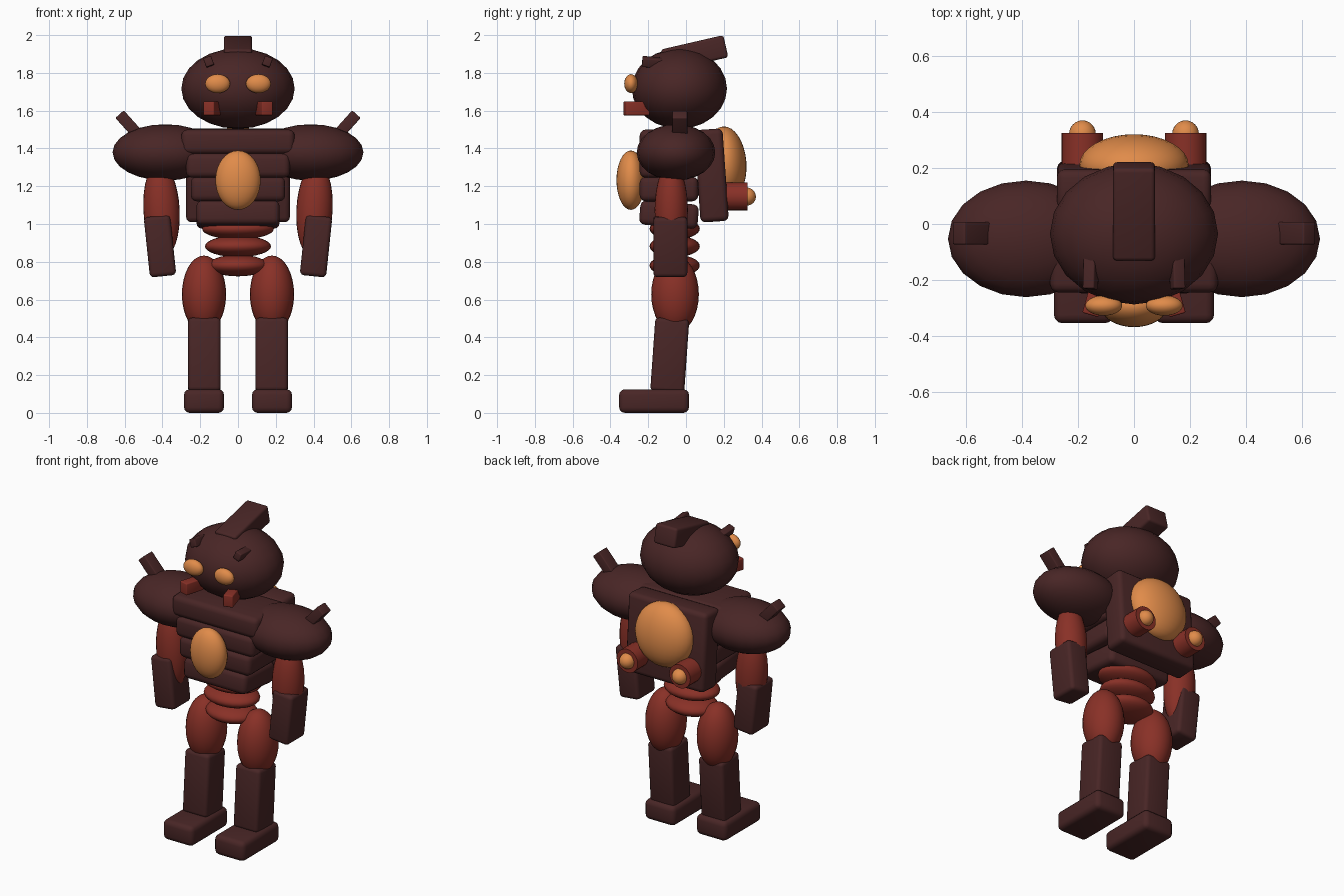
import bpy
import bmesh
from math import radians
from mathutils import Matrix, Vector

if "Cube" in bpy.data.objects:
    bpy.data.objects.remove(bpy.data.objects["Cube"])


def material(name, colour):
    mat = bpy.data.materials.new(name)
    mat.use_nodes = True
    mat.diffuse_color = (*colour, 1)
    mat.node_tree.nodes["Principled BSDF"].inputs["Base Color"].default_value = (*colour, 1)
    return mat


DARK = material("dark maroon", (0.066, 0.019, 0.019))
RED = material("brick red", (0.25, 0.03, 0.02))
ORANGE = material("glowing orange", (0.75, 0.26, 0.068))


def finish(name, bm, mat, loc, rot, angle):
    mesh = bpy.data.meshes.new(name)
    bm.to_mesh(mesh)
    bm.free()
    mesh.materials.append(mat)
    obj = bpy.data.objects.new(name, mesh)
    bpy.context.collection.objects.link(obj)
    obj.location = loc
    obj.rotation_euler = [radians(a) for a in rot]
    bpy.ops.object.select_all(action="DESELECT")
    obj.select_set(True)
    bpy.context.view_layer.objects.active = obj
    bpy.ops.object.shade_smooth_by_angle(angle=radians(angle))
    return obj


def box(name, mat, loc, size, rot=(0, 0, 0), bevel=0.022):
    bm = bmesh.new()
    bmesh.ops.create_cube(bm, size=1, matrix=Matrix.Diagonal((*size, 1)))
    if bevel:
        bmesh.ops.bevel(bm, geom=bm.edges[:], offset=bevel, segments=3,
                        profile=0.5, affect="EDGES")
    return finish(name, bm, mat, loc, rot, 40)


def ball(name, mat, loc, radii, rot=(0, 0, 0), segments=24, rings=16):
    bm = bmesh.new()
    bmesh.ops.create_uvsphere(bm, u_segments=segments, v_segments=rings, radius=1,
                              matrix=Matrix.Diagonal((*radii, 1)))
    return finish(name, bm, mat, loc, rot, 60)


def tube(name, mat, loc, radius, length):
    bm = bmesh.new()
    bmesh.ops.create_cone(bm, cap_ends=True, segments=20, radius1=radius,
                          radius2=radius, depth=length)
    return finish(name, bm, mat, loc, (90, 0, 0), 40)


# Head and crest
ball("head", DARK, (0, -0.035, 1.717), (0.3, 0.252, 0.213), segments=20, rings=12)
box("crest", DARK, (0, 0.045, 1.903), (0.15, 0.34, 0.12), (13, 0, 0), 0.015)

# Chest: stacked armour slabs narrowing downward
for i, (z, width, tilt) in enumerate([(1.435, 0.6, 0), (1.31, 0.55, 0),
                                      (1.185, 0.5, 0), (1.05, 0.44, -5)]):
    box(f"chest_slab_{i + 1}", DARK, (0, -0.09, z), (width, 0.31, 0.13),
        (tilt, 0, 0), 0.032)
ball("chest_light", ORANGE, (0, -0.292, 1.232), (0.12, 0.076, 0.157), segments=32)

# Waist rings
for i, (z, radius) in enumerate([(0.975, 0.19), (0.882, 0.175), (0.78, 0.16)]):
    ball(f"waist_ring_{i + 1}", RED, (0, -0.06, z), (radius, 0.133, 0.057))

# Backpack
box("backpack", DARK, (0, 0.135, 1.257), (0.55, 0.15, 0.49), (4, 0, 0), 0.028)
ball("backpack_light", ORANGE, (0, 0.21, 1.32), (0.195, 0.11, 0.197), (4, 0, 0), 32)

# Paired parts
for s, side in ((1, "left"), (-1, "right")):
    # Face
    ball(f"{side}_eye", ORANGE, (s * 0.108, -0.291, 1.743), (0.066, 0.036, 0.05))
    box(f"{side}_mandible", RED, (s * 0.138, -0.262, 1.612), (0.06, 0.13, 0.074),
        (0, 0, s * 16), 0.006)
    box(f"{side}_brow_horn", DARK, (s * 0.154, -0.172, 1.856), (0.044, 0.12, 0.05),
        (-5, s * 20, 0), 0.006)
    # Shoulder and arm
    ball(f"{side}_shoulder", DARK, (s * 0.385, -0.053, 1.379), (0.279, 0.208, 0.149),
         segments=20, rings=12)
    box(f"{side}_shoulder_spike", DARK, (s * 0.56, -0.033, 1.507), (0.06, 0.08, 0.2),
        (0, s * 42, 0), 0.006)
    ball(f"{side}_upper_arm", RED, (s * 0.405, -0.078, 1.075), (0.096, 0.088, 0.25),
         (0, s * 3, 0))
    box(f"{side}_forearm", DARK, (s * 0.413, -0.083, 0.883), (0.14, 0.18, 0.32),
        (0, s * 6, 0))
    # Leg
    ball(f"{side}_thigh", RED, (s * 0.18, -0.058, 0.628), (0.117, 0.126, 0.205))
    box(f"{side}_shin", DARK, (s * 0.178, -0.086, 0.305), (0.172, 0.18, 0.39),
        (-4, 0, 0))
    box(f"{side}_foot", DARK, (s * 0.18, -0.169, 0.0625), (0.212, 0.37, 0.125),
        bevel=0.03)
    # Thruster
    tube(f"{side}_thruster", RED, (s * 0.184, 0.225, 1.145), 0.074, 0.2)
    ball(f"{side}_thruster_flame", ORANGE, (s * 0.184, 0.32, 1.145), (0.048, 0.05, 0.048))
